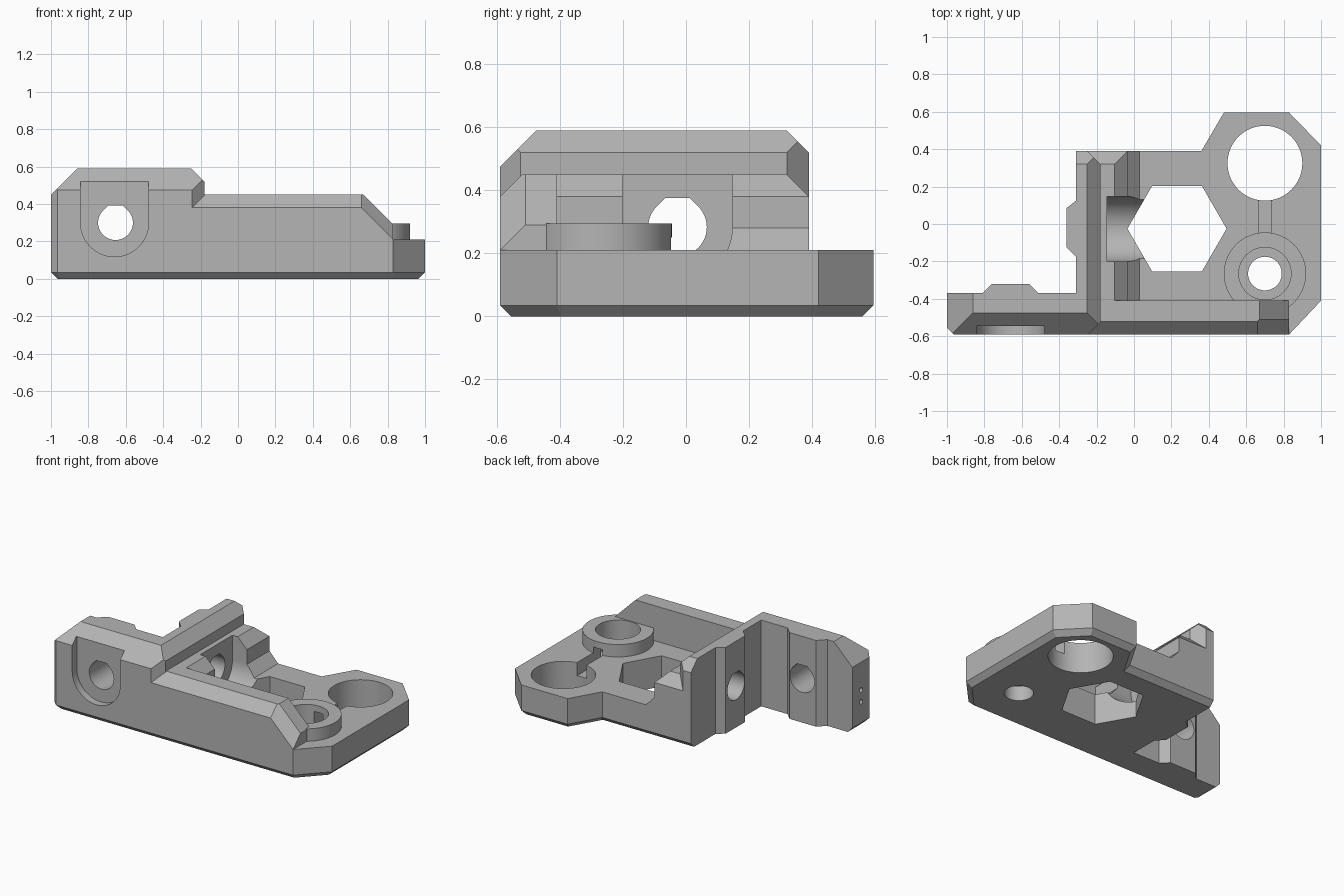
import bpy, bmesh, math
from mathutils import Vector

cube = bpy.data.objects.get("Cube")
if cube:
    bpy.data.objects.remove(cube, do_unlink=True)

grey = bpy.data.materials.new("plain_grey")
grey.use_nodes = True
grey.diffuse_color = (0.46, 0.46, 0.46, 1)
bsdf = next(n for n in grey.node_tree.nodes if n.type == 'BSDF_PRINCIPLED')
bsdf.inputs["Base Color"].default_value = grey.diffuse_color
bsdf.inputs["Roughness"].default_value = 0.7


def prism(name, points, axis, lo, hi, cuts=(), bevel_rule=None):
    """Extrude a profile along an axis, then slice it by planes (point, outward normal)."""
    place = {'x': lambda u, v, w: (w, u, v),
             'y': lambda u, v, w: (u, w, v),
             'z': lambda u, v, w: (u, v, w)}[axis]
    bm = bmesh.new()
    a = [bm.verts.new(place(u, v, lo)) for u, v in points]
    b = [bm.verts.new(place(u, v, hi)) for u, v in points]
    bm.faces.new(a)
    bm.faces.new(b)
    for i in range(len(a)):
        j = (i + 1) % len(a)
        bm.faces.new((a[i], a[j], b[j], b[i]))
    for point, normal in cuts:
        bmesh.ops.bisect_plane(bm, geom=bm.verts[:] + bm.edges[:] + bm.faces[:],
                               plane_co=point, plane_no=Vector(normal).normalized(),
                               clear_outer=True)
        bmesh.ops.holes_fill(bm, edges=[e for e in bm.edges if e.is_boundary], sides=0)
    bmesh.ops.recalc_face_normals(bm, faces=bm.faces[:])
    if bevel_rule:
        edges = [e for e in bm.edges
                 if bevel_rule((e.verts[0].co + e.verts[1].co) / 2)]
        bmesh.ops.bevel(bm, geom=edges, offset=0.035, segments=1, affect='EDGES')
        bmesh.ops.recalc_face_normals(bm, faces=bm.faces[:])
    mesh = bpy.data.meshes.new(name)
    bm.to_mesh(mesh)
    bm.free()
    mesh.materials.append(grey)
    ob = bpy.data.objects.new(name, mesh)
    bpy.context.collection.objects.link(ob)
    return ob


def rect(u0, u1, v0, v1):
    return [(u0, v0), (u1, v0), (u1, v1), (u0, v1)]


def arc(u, v, r, n=48, start=0, sweep=360):
    count = n if sweep == 360 else n + 1
    angles = [math.radians(start + sweep * i / n) for i in range(count)]
    return [(u + r * math.cos(t), v + r * math.sin(t)) for t in angles]


def flat_top_hole(u, v, r):
    # round bore whose roof is widened into a short flat
    return arc(u, v, r, 36, 135, 270) + [(u + r * 0.41, v + r), (u - r * 0.41, v + r)]


def u_shape(u, v, r, top):
    return arc(u, v, r, 24, 180, 180) + [(u + r, top), (u - r, top)]


F = -0.59   # front plane
B = 0.39    # back plane of the ridge
P = 0.21    # plate thickness


def chamfered_bottom(c):
    inner_edge = -0.9 < c.x < -0.3 and c.y > -0.4
    return c.z < 0.001 and not inner_edge


# Base plate with a chamfered underside
outline = [(-0.965, F), (0.83, F), (1, -0.41), (1, 0.42), (0.83, 0.595), (0.48, 0.595),
           (0.36, B), (-0.31, B), (-0.31, -0.37), (-1, -0.37), (-1, -0.555)]
body = prism("bracket_body", outline, 'z', 0, P, bevel_rule=chamfered_bottom)

# Walls, ridge, ledge, boss and locating ribs
adds = [
    prism("tall_front_wall", rect(-1, -0.25, F, -0.37), 'z', P, 0.59, [
        ((0, F, 0.475), (0, -1, 1)),
        ((-1, 0, 0.45), (-1, 0, 1)),
        ((-0.965, F, 0), (-1, -1, 0))]),
    prism("ridge", rect(-0.31, -0.18, F, B), 'z', P, 0.59, [
        ((0, F, 0.475), (0, -1, 1)),
        ((-0.18, 0, 0.52), (1, 0, 1)),
        ((0, B, 0.52), (0, 1, 1)),
        ((-0.245, F, 0), (1, -1, 0)),
        ((-0.18, 0.32, 0), (1, 1, 0))]),
    prism("low_front_wall", rect(-0.29, 0.83, F, -0.41), 'z', P, 0.45, [
        ((0, F, 0.38), (0, -1, 1)),
        ((0.67, 0, 0.45), (1, 0, 1)),
        ((0.83, F, P), (1, -1, 1))]),
    prism("ledge", [(-0.29, P), (0.03, P), (-0.035, 0.28), (-0.035, 0.38), (-0.105, 0.45),
                    (-0.29, 0.45)], 'y', -0.43, B, [((0, B, 0.38), (0, 1, 1))]),
    prism("boss", arc(0.7, -0.265, 0.22, 64), 'z', 0.15, 0.295),
    prism("side_rib", [(-0.25, -0.175), (-0.31, -0.175), (-0.36, -0.125), (-0.36, 0.085),
                       (-0.31, 0.125), (-0.25, 0.125)], 'z', 0, 0.59),
    prism("back_rib", [(-0.81, -0.42), (-0.81, -0.37), (-0.76, -0.32), (-0.56, -0.32),
                       (-0.51, -0.37), (-0.51, -0.42)], 'z', 0, 0.59),
]

# Bores, pockets and slots
cuts = [
    prism("hex_cutter", arc(0.23, -0.025, 0.265, 6), 'z', -0.1, 0.4),
    prism("large_bore_cutter", arc(0.7, 0.325, 0.2, 64), 'z', -0.1, 0.4),
    prism("boss_bore_cutter", arc(0.7, -0.265, 0.09), 'z', -0.1, 0.4),
    prism("boss_counterbore_cutter", arc(0.7, -0.265, 0.14), 'z', 0.1, 0.4),
    prism("slot_cutter", rect(0.665, 0.735, -0.2, 0.2), 'z', 0.12, 0.25),
    prism("front_bore_cutter", flat_top_hole(-0.655, 0.3, 0.093), 'y', -0.8, -0.2),
    prism("front_pocket_cutter", u_shape(-0.66, 0.3, 0.182, 0.52), 'y', -0.8, -0.54),
    prism("ridge_bore_cutter", flat_top_hole(-0.027, 0.283, 0.093), 'x', -0.5, 0.0),
    prism("ridge_pocket_cutter", u_shape(-0.027, 0.283, 0.174, 0.452), 'x', -0.145, 0.06),
] + [prism("pin_hole_cutter", arc(-0.465, z, 0.016, 16), 'x', -1.1, -0.88)
     for z in (0.18, 0.26)]

bpy.ops.object.select_all(action='DESELECT')
body.select_set(True)
bpy.context.view_layer.objects.active = body
for parts, operation in ((adds, 'UNION'), (cuts, 'DIFFERENCE')):
    for part in parts:
        part.hide_render = True
        mod = body.modifiers.new(part.name, 'BOOLEAN')
        mod.operation = operation
        mod.solver = 'EXACT'
        mod.object = part
        bpy.ops.object.modifier_apply(modifier=mod.name)
        bpy.data.objects.remove(part, do_unlink=True)

bpy.ops.object.shade_smooth_by_angle(angle=math.radians(25))
